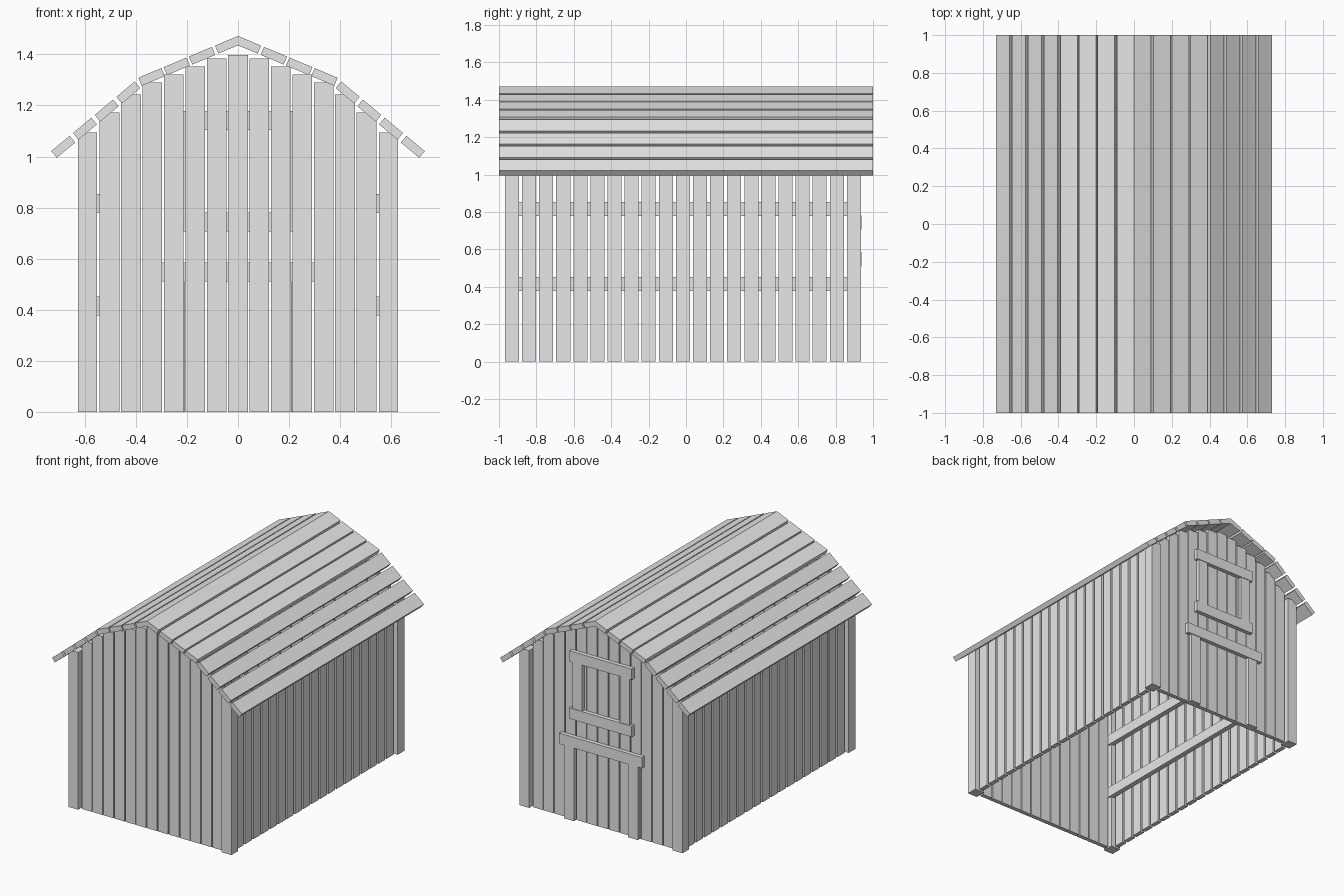
import bpy
import bmesh
import math

cube = bpy.data.objects.get("Cube")
if cube:
    bpy.data.objects.remove(cube, do_unlink=True)

wood = bpy.data.materials.new("plain_grey")
wood.use_nodes = True
GREY = (0.8, 0.8, 0.8, 1)
wood.diffuse_color = GREY
wood.node_tree.nodes["Principled BSDF"].inputs["Base Color"].default_value = GREY


def prism(name, profile, y0, y1):
    """Extrude an (x, z) outline from y0 to y1."""
    bm = bmesh.new()
    front = bm.faces.new([bm.verts.new((x, y0, z)) for x, z in profile])
    new = bmesh.ops.extrude_face_region(bm, geom=[front])["geom"]
    verts = [v for v in new if isinstance(v, bmesh.types.BMVert)]
    bmesh.ops.translate(bm, verts=verts, vec=(0, y1 - y0, 0))
    bmesh.ops.recalc_face_normals(bm, faces=bm.faces)
    mesh = bpy.data.meshes.new(name)
    bm.to_mesh(mesh)
    bm.free()
    mesh.materials.append(wood)
    obj = bpy.data.objects.new(name, mesh)
    bpy.context.collection.objects.link(obj)
    return obj


def box(name, x0, x1, y0, y1, z0, z1):
    return prism(name, [(x0, z0), (x1, z0), (x1, z1), (x0, z1)], y0, y1)


SIDES = (("left", 1), ("right", -1))
THICK = 0.034
FRONT, BACK = -0.968, 0.935      # outer faces of the corner posts
POST = 0.075
INSET = 0.024                    # wall boards sit back from the posts


# Roof: planks on two pitches and a folded ridge cap
def roof_plank(name, side, x0, z0, slope, width):
    a = math.atan(slope)
    dx, dz = THICK * math.sin(a), THICK * math.cos(a)
    x1, z1 = x0 + width, z0 - width * slope
    pts = [(x0, z0), (x1, z1), (x1 - dx, z1 - dz), (x0 - dx, z0 - dz)]
    prism(name, [(side * x, z) for x, z in pts], -1, 1)


UPPER, LOWER, PEAK = 0.42, 0.835, 1.472
cap_x = 0.09
cap_z = PEAK - cap_x * UPPER
prism("ridge_cap", [(0, PEAK), (cap_x, cap_z), (cap_x - 0.013, cap_z - 0.031),
                    (0, PEAK - 0.037), (0.013 - cap_x, cap_z - 0.031),
                    (-cap_x, cap_z)], -1, 1)
for label, s in SIDES:
    for i in range(3):
        x = 0.102 + i * 0.099
        roof_plank(f"upper_roof_plank_{label}_{i + 1}", s, x, PEAK - x * UPPER, UPPER, 0.09)
    for i in range(4):
        x = 0.404 + i * 0.085
        roof_plank(f"lower_roof_plank_{label}_{i + 1}", s, x,
                   1.294 - (x - 0.404) * LOWER, LOWER, 0.072)

# Corner posts
for label, s in SIDES:
    for end, y in (("front", FRONT), ("back", BACK - POST)):
        box(f"{end}_{label}_corner_post", s * 0.552, s * 0.627, y, y + POST, 0, 1.094)

# Gable walls: boards stepping up towards the middle
TOPS = [1.398, 1.384, 1.353, 1.322, 1.29, 1.243, 1.173]
for end, y in (("front", FRONT + INSET), ("back", BACK - INSET - 0.03)):
    for i in range(-6, 7):
        x = i * 0.0838
        half = 0.0385
        box(f"{end}_gable_board_{i + 7}", x - half, x + half, y, y + 0.03, 0, TOPS[abs(i)])

# Side walls: upright boards with two rails inside
PITCH = (BACK - FRONT - POST) / 20
for label, s in SIDES:
    for i in range(1, 20):
        y = FRONT + i * PITCH
        box(f"{label}_side_board_{i}", s * 0.574, s * 0.605, y, y + POST, 0, 1.09)
    for name, z in (("lower", 0.378), ("upper", 0.78)):
        box(f"{label}_{name}_side_rail", s * 0.54, s * 0.574,
            FRONT + 0.055, BACK - 0.055, z, z + 0.074)

# Back trim: window frame, door lintel and jambs
T0, T1 = BACK - INSET, BACK + 0.004
for name, half, z in (("window_top_rail", 0.24, 1.104), ("window_bottom_rail", 0.24, 0.706),
                      ("door_lintel", 0.318, 0.51)):
    box(name, -half, half, T0, T1, z, z + 0.075)
for label, s in SIDES:
    box(f"window_stile_{label}", s * 0.145, s * 0.22, T0, T1 - 0.004, 0.781, 1.104)
    box(f"door_jamb_{label}", s * 0.208, s * 0.284, T0, T1 - 0.004, 0, 0.51)
